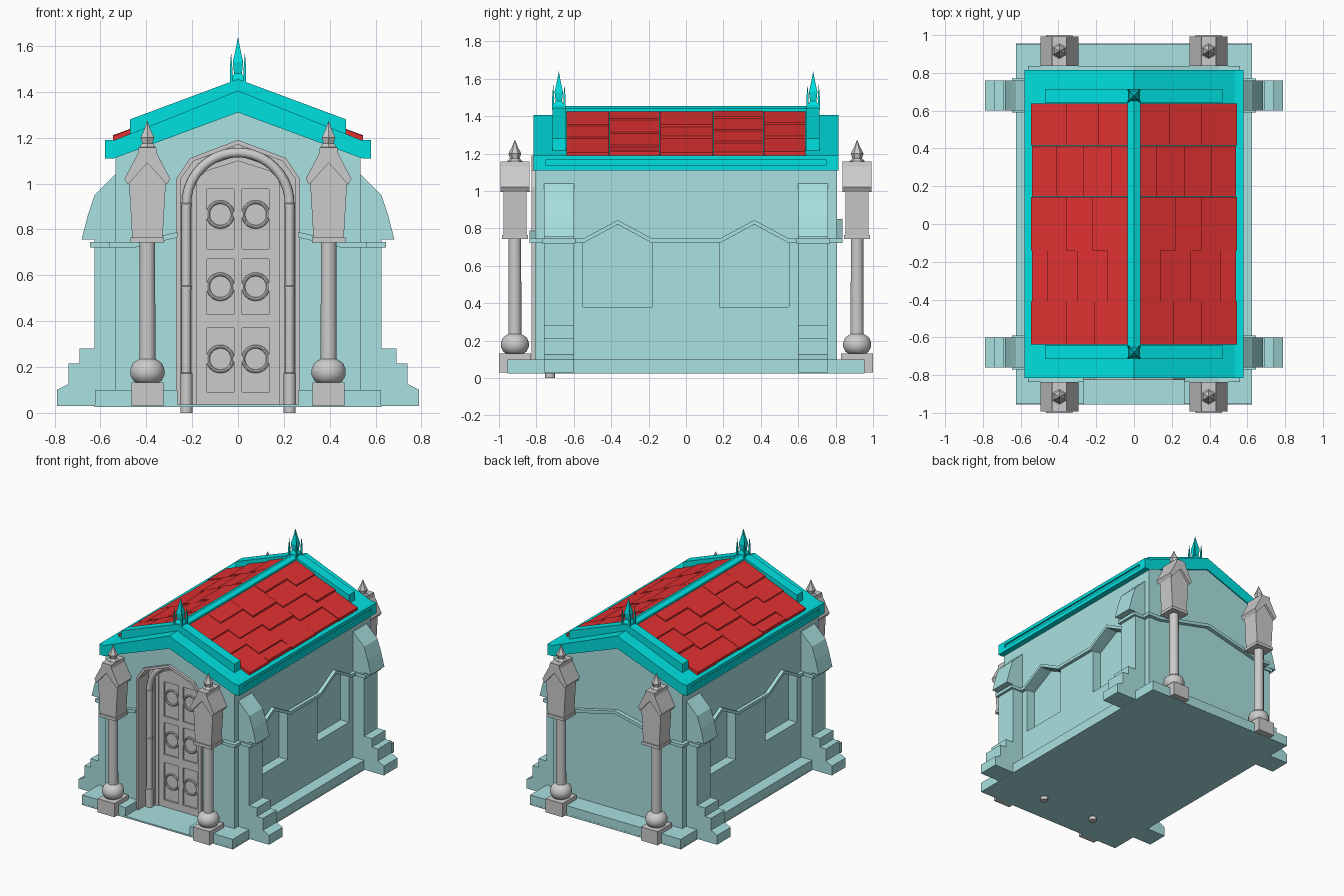
import bpy, bmesh, math, random
from mathutils import Vector

if "Cube" in bpy.data.objects:
    bpy.data.objects.remove(bpy.data.objects["Cube"])

random.seed(4)


def material(name, rgb):
    m = bpy.data.materials.new(name)
    m.diffuse_color = (*rgb, 1)
    m.use_nodes = True
    m.node_tree.nodes["Principled BSDF"].inputs["Base Color"].default_value = m.diffuse_color
    return m


STONE = material("wall_stone", (0.40, 0.75, 0.75))
TRIM = material("roof_trim", (0.0, 0.75, 0.75))
RED = material("red_tiles", (0.75, 0.03, 0.03))


def finish(name, bm, mat=None, mirror=""):
    bmesh.ops.recalc_face_normals(bm, faces=bm.faces[:])
    me = bpy.data.meshes.new(name)
    bm.to_mesh(me)
    bm.free()
    ob = bpy.data.objects.new(name, me)
    bpy.context.collection.objects.link(ob)
    if mat:
        me.materials.append(mat)
    if mirror:
        mod = ob.modifiers.new("mirror", 'MIRROR')
        mod.use_axis = ['x' in mirror, 'y' in mirror, False]
        mod.use_mirror_merge = False
    return ob


def prism(name, pts, a, b, axis='y', mat=None, mirror=""):
    """Extrude a (u, z) outline from a to b along the x or y axis."""
    bm = bmesh.new()
    place = (lambda u, z, t: (u, t, z)) if axis == 'y' else (lambda u, z, t: (t, u, z))
    lo = [bm.verts.new(place(u, z, a)) for u, z in pts]
    hi = [bm.verts.new(place(u, z, b)) for u, z in pts]
    bm.faces.new(lo)
    bm.faces.new(hi[::-1])
    n = len(pts)
    for i in range(n):
        j = (i + 1) % n
        bm.faces.new((lo[i], hi[i], hi[j], lo[j]))
    return finish(name, bm, mat, mirror)


def box(name, x0, x1, y0, y1, z0, z1, mat=None, mirror=""):
    return prism(name, [(x0, z0), (x1, z0), (x1, z1), (x0, z1)], y0, y1, 'y', mat, mirror)


def lathe(name, prof, n, x, y, mat=None, mirror="", smooth=False):
    """Revolve an (r, z) profile around a vertical axis at x, y."""
    bm = bmesh.new()
    rings = [[bm.verts.new((x + max(r, 1e-4) * math.cos(math.tau * (i + .5) / n),
                            y + max(r, 1e-4) * math.sin(math.tau * (i + .5) / n), z))
              for i in range(n)] for r, z in prof]
    for p, q in zip(rings, rings[1:]):
        for i in range(n):
            j = (i + 1) % n
            bm.faces.new((p[i], p[j], q[j], q[i]))
    bm.faces.new(rings[0])
    bm.faces.new(rings[-1])
    ob = finish(name, bm, mat, mirror)
    ob["smooth"] = smooth
    return ob


def sym(half):
    """Mirror a right-hand (x, z) half outline, bottom to apex."""
    return half + [(-x, z) for x, z in reversed(half) if x > 0]


def arch(d, z0):
    """Pointed door outline inset by d."""
    return sym([(.27 - d, z0), (.27 - d, 1.02), (.21 - d * .8, 1.11 - d * .6), (0, 1.19 - d)])


def cut(ob, *cutters):
    for c in cutters:
        c.hide_render = True
        mod = ob.modifiers.new("cut", 'BOOLEAN')
        mod.operation, mod.solver, mod.object = 'DIFFERENCE', 'EXACT', c


# Plinth slabs, walls and gables
box("floor_slab", -.625, .625, -.955, .955, .025, .037, STONE)
base = box("base_course", -.624, .624, -.954, .954, .03, .10, STONE)
walls = prism("walls", sym([(.535, .03), (.535, 1.115), (0, 1.325)]), -.806, .806, 'y', STONE)
door_cut = prism("door_cutter", arch(.006, .036), -1.2, -.62)
cut(base, door_cut)
niches = []
for c in (-.365, .365):
    pts = [(c - .185, .38), (c + .185, .38), (c + .185, .725), (c, .82), (c - .185, .725)]
    niches += [prism("niche_cutter", pts, s * .465, s * .7, 'x') for s in (-1, 1)]
cut(walls, door_cut, *niches)


# String moulding that rises over the niches and the door
def band(path):
    return path + [(u, z - .024) for u, z in reversed(path)]


side = [(-.82, .745), (-.55, .745), (-.365, .845), (-.18, .745),
        (.18, .745), (.365, .845), (.55, .745), (.82, .745)]
prism("side_moulding", band(side), .5, .56, 'x', STONE, "x")
end = [(-.56, .745), (-.45, .745), (0, .85), (.45, .745), (.56, .745)]
end_mould = prism("end_moulding", band(end), .79, .836, 'y', STONE, "y")
cut(end_mould, door_cut)

# Stepped corner buttresses with sloping caps
butt = [(.5, .03), (.79, .03), (.79, .10), (.74, .125), (.74, .215), (.69, .215), (.69, .28),
        (.625, .28), (.625, .755), (.682, .755), (.655, .86), (.625, .95), (.535, 1.04), (.5, 1.04)]
prism("buttress", butt, .60, .76, 'y', STONE, "xy")
box("buttress_moulding", .5, .645, .59, .77, .72, .745, STONE, "xy")

# Roof body with eaves, end parapets and ridge
roof_half = [(.58, 1.11), (.58, 1.19), (.535, 1.19), (0, 1.405)]
roof = prism("roof_body", sym(roof_half) + [(-.54, 1.11), (0, 1.31), (.54, 1.11)],
             -.815, .815, 'y', TRIM)
cut(roof, *[box("groove_cutter", min(s * .568, s * .7), max(s * .568, s * .7),
                -.75, .75, 1.14, 1.165) for s in (-1, 1)])
prism("roof_parapet", sym([(.47, 1.19), (.47, 1.28), (0, 1.455)]), .642, .715, 'y', TRIM, "y")
prism("roof_ridge", sym([(.035, 1.36), (.035, 1.44), (0, 1.455)]), -.65, .65, 'y', TRIM)

# Overlapping roof tiles in staggered strips
cols = [-.64, -.41, -.14, .145, .415, .64]
breaks = [[.03, .21, .36, .545], [.03, .14, .30, .46, .54], [.03, .22, .36, .545],
          [.03, .12, .27, .41, .54], [.03, .19, .36, .545]]
bm = bmesh.new()
for y0, y1, xs in zip(cols, cols[1:], breaks):
    for x0, x1 in zip(xs, xs[1:]):
        lift = random.uniform(.006, .013)
        top = lambda x: 1.43 - .45 * (x - .03)
        v = [bm.verts.new((x, y, top(x) + dz))
             for y in (y0 + .001, y1 - .001)
             for x, dz in ((x0, -.03), (x1, -.025), (x1, lift), (x0, -.002))]
        for f in ((0, 1, 2, 3), (7, 6, 5, 4), (0, 4, 5, 1), (1, 5, 6, 2), (2, 6, 7, 3), (3, 7, 4, 0)):
            bm.faces.new([v[i] for i in f])
finish("roof_tiles", bm, RED, "x")

# Roof finials: a central spire with four thin spikes
lathe("finial_spire", [(.04, 1.41), (.04, 1.46), (.024, 1.48), (.032, 1.53), (.016, 1.58), (0, 1.64)],
      4, 0, .68, TRIM, "y")
for dy in (-.03, .03):
    lathe("finial_spike", [(.007, 1.42), (.008, 1.50), (0, 1.57)], 4, .03, .68 + dy, TRIM, "xy")

# Lantern columns at the four corners
CX, CY = .395, .915
box("column_plinth", CX - .07, CX + .07, .83, 1.0, .03, .132, None, "xy")
bulb = [(.045, .13), (.062, .14), (.075, .165), (.075, .19), (.065, .215), (.045, .23), (.035, .235)]
lathe("column_shaft", bulb + [(.034, .75)], 24, CX, CY, None, "xy", True)


def shifted(half):
    return [(x + CX, z) for x, z in sym(half)]


box("lantern_foot", CX - .073, CX + .073, .845, .985, .742, .765, None, "xy")
prism("lantern_body", shifted([(.066, .76), (.08, 1.0), (.08, 1.03), (.02, 1.12)]),
      .853, .977, 'y', None, "xy")
prism("lantern_roof", shifted([(.1, 1.02), (.042, 1.13), (.038, 1.158)])
      + [(CX - .1, 1.02), (CX - .085, .995), (CX, 1.09), (CX + .085, .995)],
      .837, .993, 'y', None, "xy")
lathe("lantern_finial", [(.04, 1.12), (.04, 1.16), (.026, 1.175), (.034, 1.20), (.016, 1.235), (0, 1.275)],
      6, CX, CY, None, "xy")


# Stepped door surround
def arch_ring(name, d0, d1, y0, y1):
    prism(name, arch(d0, .03) + arch(d1, .03)[::-1], y0, y1)


arch_ring("door_reveal", 0, .02, -.825, -.64)
arch_ring("door_outer_frame", .015, .068, -.705, -.64)
arch_ring("door_inner_frame", .06, .092, -.69, -.64)

# Round arch moulding on slim door posts
cu = bpy.data.curves.new("door_arch_tube", 'CURVE')
cu.dimensions, cu.bevel_depth, cu.bevel_resolution = '3D', .021, 3
path = [(.225, 0.0)] + [(.225 * math.cos(math.pi * i / 20), .91 + .225 * math.sin(math.pi * i / 20))
                        for i in range(21)] + [(-.225, 0.0)]
sp = cu.splines.new('POLY')
sp.points.add(len(path) - 1)
for p, (x, z) in zip(sp.points, path):
    p.co = (x, -.727, z, 1)
cu.use_fill_caps = True
tube = bpy.data.objects.new("door_arch_tube", cu)
bpy.context.collection.objects.link(tube)
for z0, z1, r in ((0, .175, .027), (.54, .555, .025), (.90, .915, .025)):
    lathe("door_post_collar", [(r, z0), (r, z1 - .004), (.021, z1)], 16, .225, -.727, None, "x", True)

# Door leaf with six sunken panels and rings
door = prism("door_leaf", arch(.088, .03), -.68, -.63)
rows = [(.09, .37, .235), (.43, .67, .55), (.715, .975, .865)]
for z0, z1, zc in rows:
    cut(door, *[box("panel_cutter", x, x + .118, -.8, -.668, z0, z1) for x in (-.136, .018)])
    for x in (-.077, .077):
        bpy.ops.mesh.primitive_torus_add(major_segments=32, minor_segments=8, major_radius=.054,
                                         minor_radius=.008, location=(x, -.672, zc),
                                         rotation=(math.pi / 2, 0, 0))
        ring = bpy.context.object
        ring.name = "door_ring"
        ring["smooth"] = True

# Bake modifiers, drop cutters, smooth the round parts
dg = bpy.context.evaluated_depsgraph_get()
obs = [o for o in bpy.data.objects if o.type == 'MESH' and o.modifiers]
baked = [(o, bpy.data.meshes.new_from_object(o.evaluated_get(dg))) for o in obs]
for o, me in baked:
    o.modifiers.clear()
    o.data = me
for o in [o for o in bpy.data.objects if o.hide_render]:
    bpy.data.objects.remove(o)
bpy.ops.object.select_all(action='DESELECT')
for o in bpy.data.objects:
    if o.get("smooth"):
        o.select_set(True)
        bpy.context.view_layer.objects.active = o
bpy.ops.object.shade_smooth_by_angle(angle=math.radians(40))
